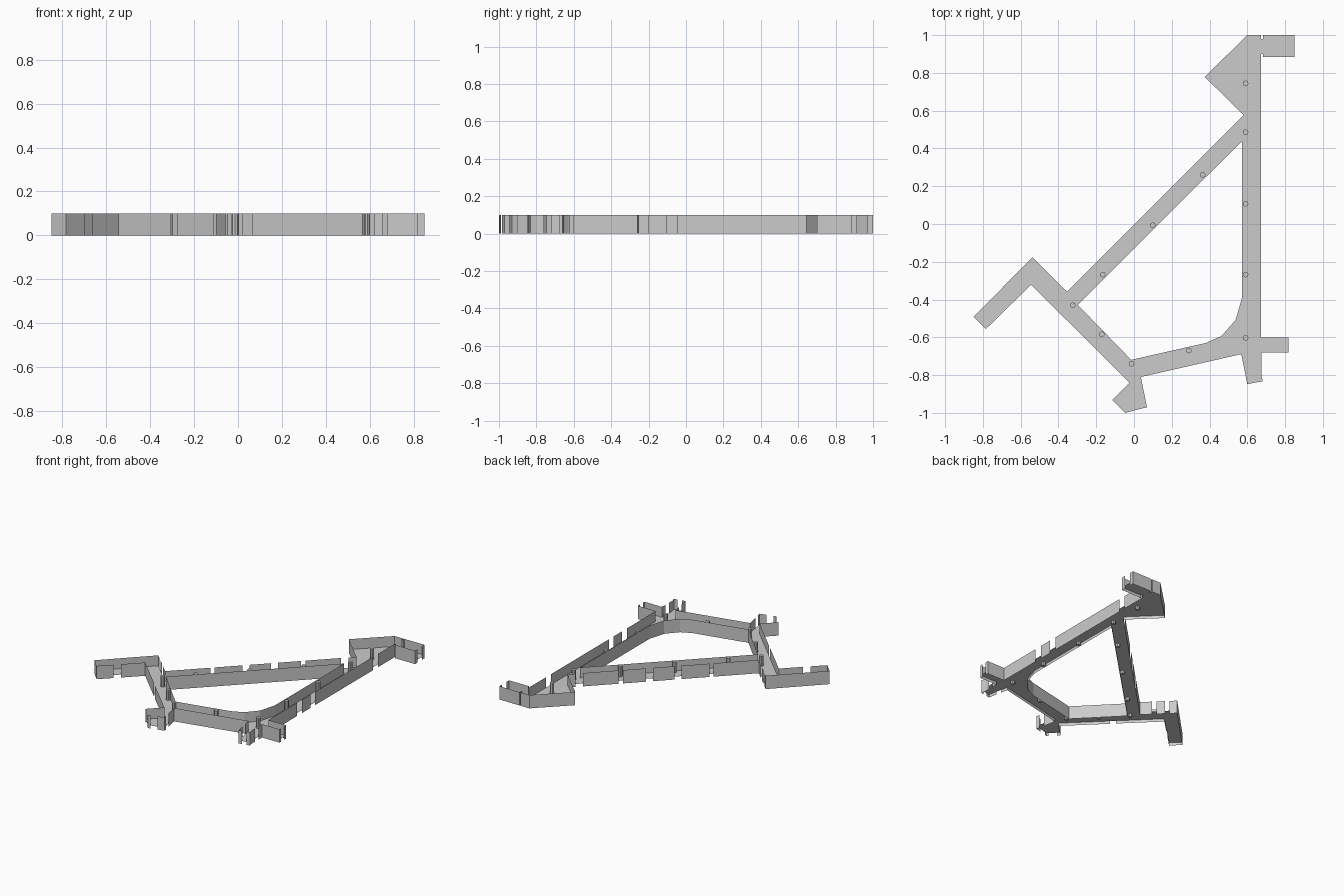
import bpy, bmesh, math
from mathutils import Vector

if "Cube" in bpy.data.objects:
    bpy.data.objects.remove(bpy.data.objects["Cube"])

H = 0.1         # wall height
FLOOR = 0.022   # floor level, raised above the foot of the walls
R = 0.015       # column radius

# Outer outline: (x, y, openings along the wall that starts at this point)
OUTER = [
    (0.60, 1.0, []), (0.672, 1.0, []), (0.672, 0.98, []), (0.682, 0.98, []), (0.682, 1.0, []),
    (0.849, 1.0, [(0.26, 0.75)]), (0.849, 0.885, []),
    (0.682, 0.885, []), (0.682, 0.90, []), (0.672, 0.90, [(0.133, 0.171), (0.631, 0.668), (0.735, 0.773)]),
    (0.672, -0.60, []), (0.819, -0.60, [(0.3, 0.75)]), (0.819, -0.679, []),
    (0.675, -0.679, [(0.33, 0.67)]), (0.674, -0.80, []), (0.682, -0.832, [(0.3, 0.7)]),
    (0.60, -0.848, [(0.4, 0.65)]), (0.568, -0.689, []), (0.036, -0.81, [(0.58, 0.84)]),
    (0.069, -0.97, [(0.43, 0.83)]), (-0.048, -1.0, [(0.15, 0.75)]), (-0.115, -0.931, []),
    (-0.023, -0.84, [(0.487, 0.542)]), (-0.545, -0.322, [(0.498, 0.65)]),
    (-0.784, -0.556, []), (-0.849, -0.491, []), (-0.538, -0.176, [(0.2, 0.32), (0.55, 0.67)]),
    (-0.354, -0.358, [(0.236, 0.257), (0.405, 0.442), (0.553, 0.59), (0.71, 0.733), (0.918, 0.957)]),
    (0.58, 0.577, []), (0.374, 0.779, []),
]

# Inner courtyard outline, unbroken walls
INNER = [(0.573, 0.44, []), (-0.298, -0.428, []), (-0.015, -0.719, []), (0.38, -0.63, []),
         (0.463, -0.593, []), (0.538, -0.508, []), (0.573, -0.386, [])]

COLUMNS = [(0.591, 0.745), (0.591, 0.486), (0.591, 0.107), (0.591, -0.268), (0.591, -0.603),
           (0.364, 0.26), (0.10, -0.006), (-0.165, -0.268), (-0.324, -0.43),
           (-0.17, -0.583), (-0.013, -0.74), (0.29, -0.67)]


def finish(bm, name):
    me = bpy.data.meshes.new(name)
    bm.to_mesh(me)
    bm.free()
    ob = bpy.data.objects.new(name, me)
    bpy.context.collection.objects.link(ob)
    return ob


def panel(bm, a, b):
    vs = [bm.verts.new((p[0], p[1], z)) for p, z in ((a, 0), (b, 0), (b, H), (a, H))]
    bm.faces.new(vs)


def walls(name, outline):
    """Upright panels along an outline, left open at the doorways."""
    bm = bmesh.new()
    for i, (x, y, gaps) in enumerate(outline):
        a = Vector((x, y))
        b = Vector(outline[(i + 1) % len(outline)][:2])
        start = 0.0
        for g0, g1 in gaps + [(1.0, 1.0)]:
            panel(bm, a.lerp(b, start), a.lerp(b, g0))
            start = g1
    return finish(bm, name)


# Raised floor with the courtyard cut out
bm = bmesh.new()
edges = []
for loop in (OUTER, INNER):
    vs = [bm.verts.new((p[0], p[1], FLOOR)) for p in loop]
    edges += [bm.edges.new((vs[i - 1], vs[i])) for i in range(len(vs))]
bmesh.ops.triangle_fill(bm, use_beauty=True, use_dissolve=False, edges=edges, normal=(0, 0, 1))
for f in bm.faces:
    f.normal_update()
    if f.normal.z < 0:
        f.normal_flip()
finish(bm, "floor")

# Walls
walls("outer_walls", OUTER)
walls("courtyard_walls", INNER)

# Columns standing through the floor
for i, (x, y) in enumerate(COLUMNS):
    bm = bmesh.new()
    bmesh.ops.create_cone(bm, cap_ends=True, segments=8, radius1=R, radius2=R, depth=H)
    bmesh.ops.translate(bm, verts=bm.verts[:], vec=(x, y, H / 2))
    finish(bm, f"column_{i + 1}")
